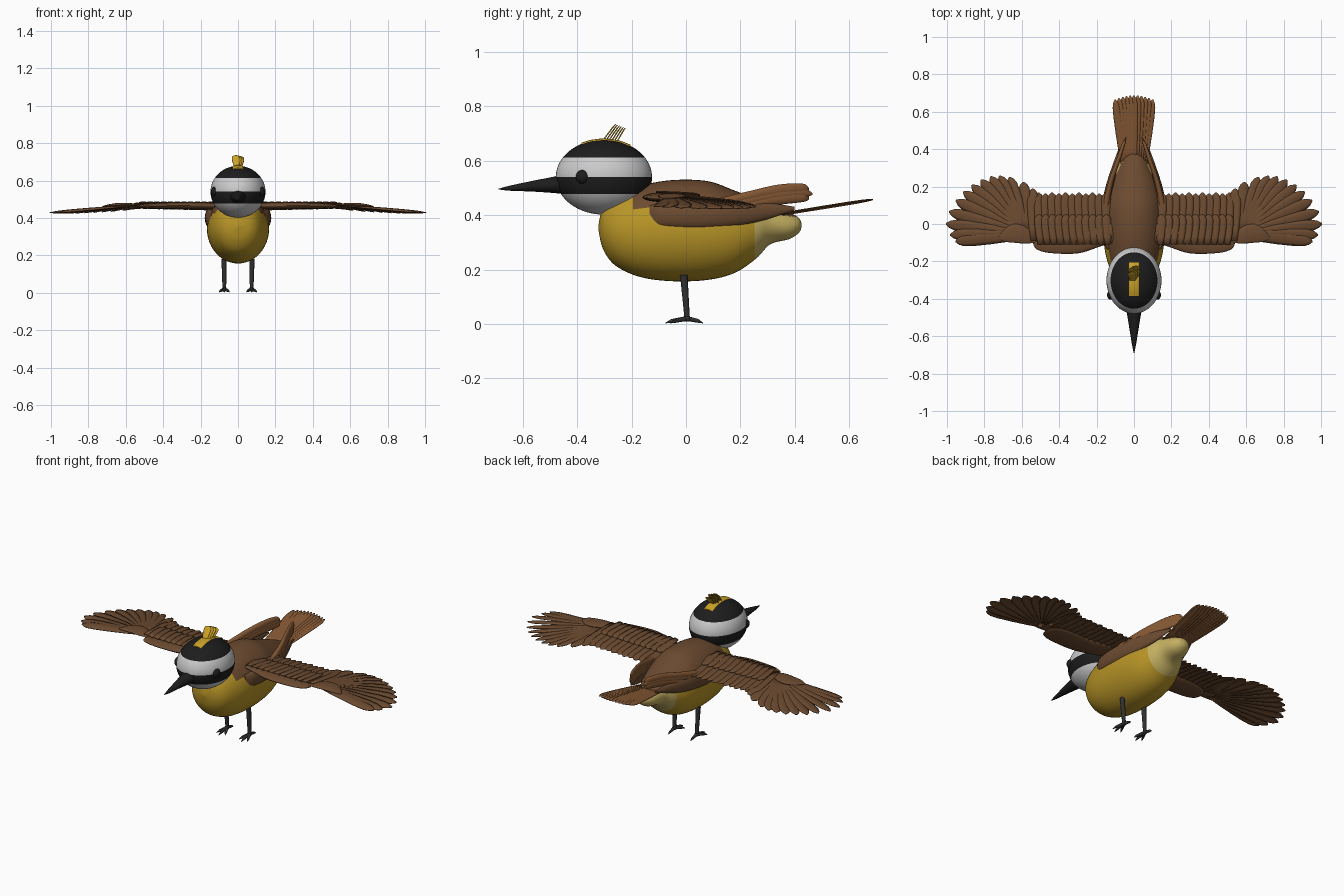
import bpy, bmesh, math
from mathutils import Vector, Matrix

if "Cube" in bpy.data.objects:
    bpy.data.objects.remove(bpy.data.objects["Cube"])

def mat(name, r, g, b):
    m = bpy.data.materials.new(name)
    m.diffuse_color = (r, g, b, 1)
    m.use_nodes = True
    m.node_tree.nodes["Principled BSDF"].inputs["Base Color"].default_value = m.diffuse_color
    return m

YELLOW = mat("yellow", .48, .30, .02)
PALE = mat("pale_yellow", .55, .43, .12)
BROWN = mat("brown", .15, .07, .03)
RUFOUS = mat("rufous", .24, .10, .035)
BLACK = mat("black", .012, .012, .012)
WHITE = mat("white", .55, .55, .55)
GOLD = mat("gold", .6, .36, .02)
LEG = mat("leg_grey", .03, .03, .03)

def finish(name, bm, mats, mirror=False, thick=0):
    bmesh.ops.recalc_face_normals(bm, faces=bm.faces)
    me = bpy.data.meshes.new(name)
    bm.to_mesh(me)
    bm.free()
    ob = bpy.data.objects.new(name, me)
    bpy.context.collection.objects.link(ob)
    for m in mats:
        me.materials.append(m)
    bpy.ops.object.select_all(action='DESELECT')
    ob.select_set(True)
    bpy.context.view_layer.objects.active = ob
    bpy.ops.object.shade_smooth_by_angle(angle=math.radians(50))
    if thick:
        s = ob.modifiers.new("thickness", 'SOLIDIFY')
        s.thickness, s.offset = thick, 0
    if mirror:
        ob.modifiers.new("mirror", 'MIRROR')
    return ob

def spline(rows, steps):
    # Catmull-Rom through rows of numbers
    out = []
    for i in range(len(rows) - 1):
        a, b, c, d = (rows[max(0, min(len(rows) - 1, i + k))] for k in (-1, 0, 1, 2))
        for s in range(steps):
            t = s / steps
            out.append([.5 * (2*q + (r-p)*t + (2*p-5*q+4*r-w)*t*t + (3*q-p-3*r+w)*t**3)
                        for p, q, r, w in zip(a, b, c, d)])
    return out + [list(rows[-1])]

def loft(bm, rows, seg=24, steps=5, along_x=False):
    # rows: x, y, z centre, half width, half height; elliptical rings along y
    rings = []
    for x, y, z, rx, rz in spline(rows, steps):
        ring = []
        for k in range(seg):
            a = 2 * math.pi * k / seg
            p = (x + max(rx, .001) * math.cos(a), y, z + max(rz, .001) * math.sin(a))
            ring.append(bm.verts.new((p[1], p[0], p[2]) if along_x else p))
        rings.append(ring)
    for r, s in zip(rings, rings[1:]):
        for k in range(seg):
            bm.faces.new((r[k], r[(k+1) % seg], s[(k+1) % seg], s[k]))
    bm.faces.new(rings[0])
    bm.faces.new(rings[-1])

def feather(bm, base, tip, side, camber=.006):
    # blade with a raised shaft and rounded point; side = half-width vector
    base, tip, side = Vector(base), Vector(tip), Vector(side)
    up = (tip - base).cross(side).normalized()
    if up.z < 0:
        up = -up
    rows = []
    for t, w in ((0, .55), (.25, .8), (.5, .95), (.75, 1), (.88, .9), (.95, .6), (1, .12)):
        c = base.lerp(tip, t)
        rows.append([bm.verts.new(c + side*w*k + up*camber*(1-k*k)*w) for k in (-1, -.5, 0, .5, 1)])
    for r, s in zip(rows, rows[1:]):
        for k in range(4):
            bm.faces.new((r[k], r[k+1], s[k+1], s[k]))

def tube(bm, p, q, r1, r2):
    p, q = Vector(p), Vector(q)
    d = q - p
    m = Matrix.Translation((p+q)/2) @ d.to_track_quat('Z', 'Y').to_matrix().to_4x4()
    bmesh.ops.create_cone(bm, cap_ends=True, segments=12, radius1=r1, radius2=r2, depth=d.length, matrix=m)

def ball(bm, c, r, u=48, v=40):
    bmesh.ops.create_uvsphere(bm, u_segments=u, v_segments=v, radius=1,
                              matrix=Matrix.Translation(c) @ Matrix.Diagonal((*r, 1)))

# body: y, bottom, top, half width
bm = bmesh.new()
prof = [(-.322, .345, .365, .01), (-.305, .275, .43, .075), (-.26, .215, .475, .118),
        (-.17, .173, .508, .15), (-.05, .157, .529, .165), (.08, .162, .525, .163),
        (.18, .188, .49, .145), (.26, .242, .46, .112), (.31, .293, .44, .085),
        (.38, .312, .41, .06), (.415, .335, .39, .035), (.425, .355, .37, .006)]
loft(bm, [(0, y, (a+b)/2, w, (b-a)/2) for y, a, b, w in prof], 48, 8)
for f in bm.faces:
    c = f.calc_center_median()
    if c.y > -.2 and c.z > .43 - .12 * max(0, c.y - .1):
        f.material_index = 1
    elif c.y > .25:
        f.material_index = 2
finish("body", bm, [YELLOW, BROWN, PALE])

# head with bands
bm = bmesh.new()
ball(bm, (0, -.302, .54), (.147, .177, .138))
for f in bm.faces:
    z = f.calc_center_median().z
    f.material_index = 0 if z > .612 or .478 < z < .543 else 1
finish("head", bm, [BLACK, WHITE])

# beak
bm = bmesh.new()
loft(bm, [(0, -.43, .515, .05, .04), (0, -.48, .512, .038, .031), (0, -.57, .506, .023, .019),
          (0, -.65, .499, .010, .009), (0, -.69, .496, .001, .001)])
finish("beak", bm, [BLACK])

# eyes
bm = bmesh.new()
ball(bm, (.124, -.38, .541), (.02, .025, .026), 20, 14)
finish("eyes", bm, [BLACK], True)

# crown stripe and raised crest
bm = bmesh.new()
loft(bm, [(0, y, .54 + .138 * math.sqrt(1 - ((y+.302)/.177)**2) - .002, .027, .006)
          for y in (-.385, -.35, -.30, -.25, -.205)], 16)
finish("crown_stripe", bm, [GOLD])
bm = bmesh.new()
for i in range(6):
    y = -.308 + .011 * i
    feather(bm, ((i % 3 - 1)*.006, y, .67), ((i % 3 - 1)*.012, y + .05 - .004*i, .735 - .003*i), (.022, 0, 0), .003)
finish("crest", bm, [GOLD], thick=.002)

# flank feathers folded against the body
bm = bmesh.new()
loft(bm, [(.135, -.135, .40, .01, .035), (.15, -.08, .40, .022, .045), (.152, .05, .40, .025, .05),
          (.135, .18, .405, .022, .045), (.105, .30, .415, .015, .03), (.08, .40, .425, .003, .006)])
finish("flank_feathers", bm, [BROWN], True)
bm = bmesh.new()
for k in range(3):
    d = .016 * (k - 1)
    loft(bm, [(.15, -.06, .40 + d, .006, .01), (.152, .08, .42 + d, .016, .018), (.125, .22, .45 + d, .014, .02),
              (.085, .34, .475 + d, .012, .022), (.055, .43, .482 + d, .009, .018),
              (.043, .465 - .012*abs(k-1), .478 + d, .002, .004)], 14)
finish("folded_feather_tips", bm, [RUFOUS], True)

# inner wing: leading arm, flight feathers and coverts
bm = bmesh.new()
loft(bm, [(-.04, .08, .463, .05, .012), (-.055, .18, .465, .065, .018), (-.085, .3, .466, .072, .018),
          (-.085, .45, .464, .07, .014), (-.085, .52, .462, .05, .009), (-.085, .54, .461, .02, .003)], 24, 5, True)
finish("wing_arm", bm, [BROWN], True)
bm = bmesh.new()
for i in range(12):
    x = .14 + .036 * i
    feather(bm, (x, -.09, .468 + .0008*i), (x + .01, .168 - .006*(i % 2), .442 + .0008*i), (.028, 0, .004))
    if i < 11:
        feather(bm, (x, -.11, .484), (x + .008, .05, .466 + .0008*i), (.026, 0, .004))
finish("inner_wing_feathers", bm, [BROWN], True, .003)

# outer wing fan: angle, reach
bm = bmesh.new()
W = Vector((.57, -.06, .465))
fan = spline([(97, .25), (73, .325), (58, .37), (42, .40), (26, .425), (8, .44), (-5, .385)], 2)
for i, (deg, r) in enumerate(fan):
    a = math.radians(deg)
    d = Vector((math.cos(a), math.sin(a), 0))
    n = Vector((-d.y, d.x, 0))
    tip = W + d * r + Vector((0, 0, -.035*d.x - .02*d.y))
    feather(bm, W + d * .01, tip, n * .032 + Vector((0, 0, .005)))
finish("outer_wing_feathers", bm, [BROWN], True, .003)

# small covert over the wrist
bm = bmesh.new()
loft(bm, [(-.08, .53, .468, .02, .003), (-.06, .58, .471, .045, .009), (-.05, .64, .470, .05, .01),
          (-.06, .69, .466, .035, .007), (-.075, .725, .461, .005, .002)], 20, 4, True)
finish("wrist_covert", bm, [BROWN], True)

# tail
bm = bmesh.new()
for i in range(11):
    s = (i - 5) / 5
    feather(bm, (.055*s, .30, .397 - .004*abs(s)), (.1*s, .688 - .022*s*s, .458 - .006*abs(s)), (.021, 0, .003), .004)
finish("tail", bm, [RUFOUS], thick=.003)

# legs and toes
bm = bmesh.new()
tube(bm, (.075, -.008, .18), (.073, .004, .022), .014, .010)
ball(bm, (.073, .004, .02), (.013, .014, .012), 12, 8)
for dx, dy in ((-.028, -.06), (0, -.08), (.028, -.06), (0, .058)):
    k = Vector((.073 + dx*.7, .004 + dy*.7, .011))
    tube(bm, (.073, .004, .02), k, .009, .007)
    tube(bm, k, (.073 + dx, .004 + dy, .003), .007, .001)
finish("legs", bm, [LEG], True)
